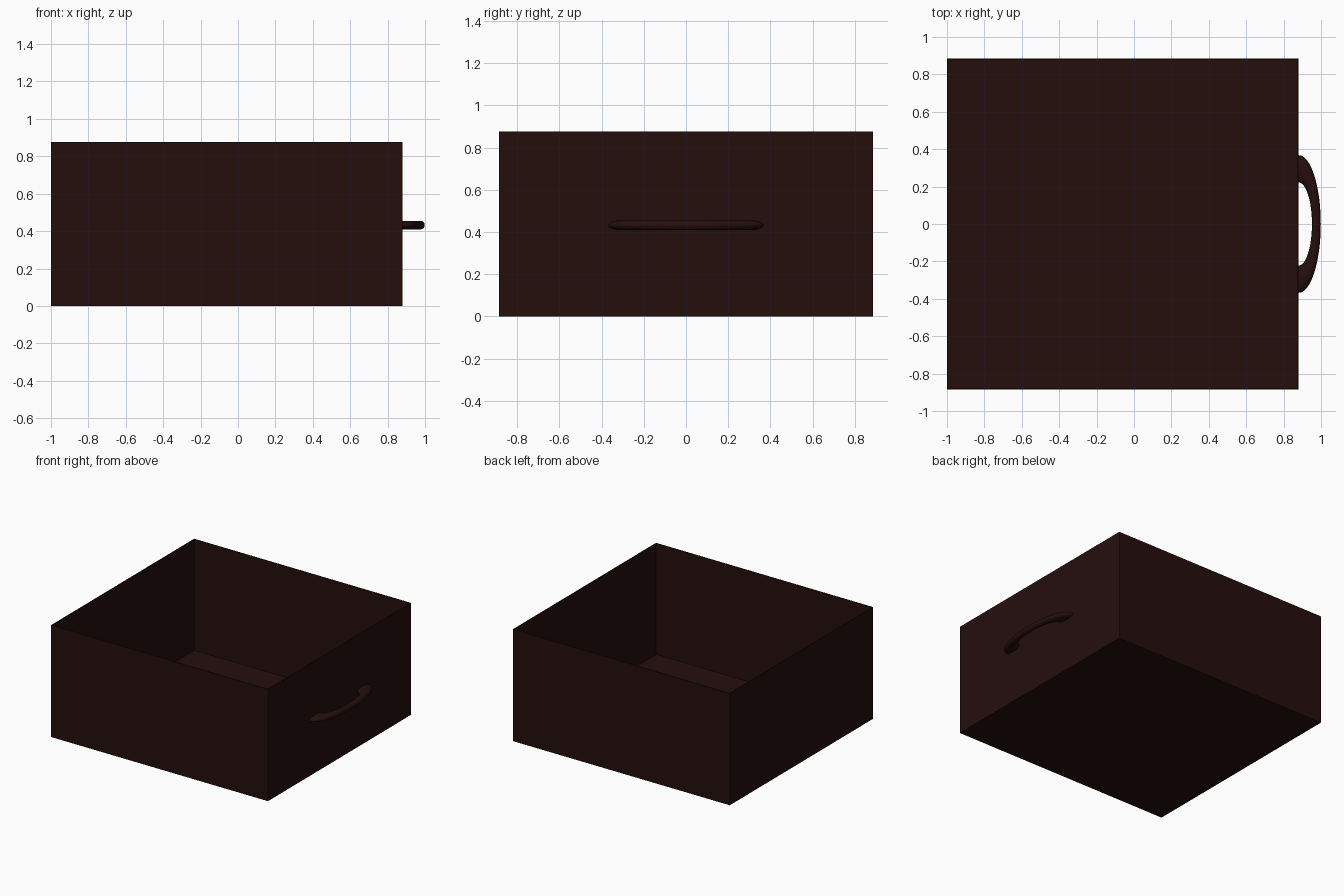
import bpy, bmesh, math

if "Cube" in bpy.data.objects:
    bpy.data.objects.remove(bpy.data.objects["Cube"])

wood = bpy.data.materials.new("dark brown wood")
wood.diffuse_color = (0.018, 0.0045, 0.004, 1)
wood.use_nodes = True
wood.node_tree.nodes["Principled BSDF"].inputs["Base Color"].default_value = wood.diffuse_color

X0, X1, HY, H, T = -1.0, 0.88, 0.886, 0.876, 0.006


def add_object(name, bm):
    bmesh.ops.recalc_face_normals(bm, faces=bm.faces)
    me = bpy.data.meshes.new(name)
    bm.to_mesh(me)
    bm.free()
    me.materials.append(wood)
    ob = bpy.data.objects.new(name, me)
    bpy.context.collection.objects.link(ob)
    return ob


# Open box: cube without its top, thin walls grown inwards
bm = bmesh.new()
bmesh.ops.create_cube(bm, size=1)
for v in bm.verts:
    v.co.x = X0 if v.co.x < 0 else X1
    v.co.y *= 2 * HY
    v.co.z = 0 if v.co.z < 0 else H
bmesh.ops.recalc_face_normals(bm, faces=bm.faces)
top = [f for f in bm.faces if f.normal.z > 0.9]
bmesh.ops.delete(bm, geom=top, context='FACES_ONLY')
box = add_object("drawer_box", bm)
solid = box.modifiers.new("walls", 'SOLIDIFY')
solid.thickness = T
solid.offset = -1
solid.use_even_offset = True

# Handle: half ring flattened in depth and height
bm = bmesh.new()
R, r, SX, SZ, N, M = 0.295, 0.073, 0.322, 0.32, 32, 16
rings = []
for i in range(N + 1):
    a = math.pi * (i / N - 0.5)
    ring = []
    for j in range(M):
        b = 2 * math.pi * j / M
        d = R + r * math.cos(b)
        ring.append(bm.verts.new((X1 + SX * d * math.cos(a), d * math.sin(a),
                                  0.432 + SZ * r * math.sin(b))))
    rings.append(ring)
for p, q in zip(rings, rings[1:]):
    for j in range(M):
        k = (j + 1) % M
        bm.faces.new((p[j], p[k], q[k], q[j]))
handle = add_object("pull_handle", bm)
for f in handle.data.polygons:
    f.use_smooth = True
